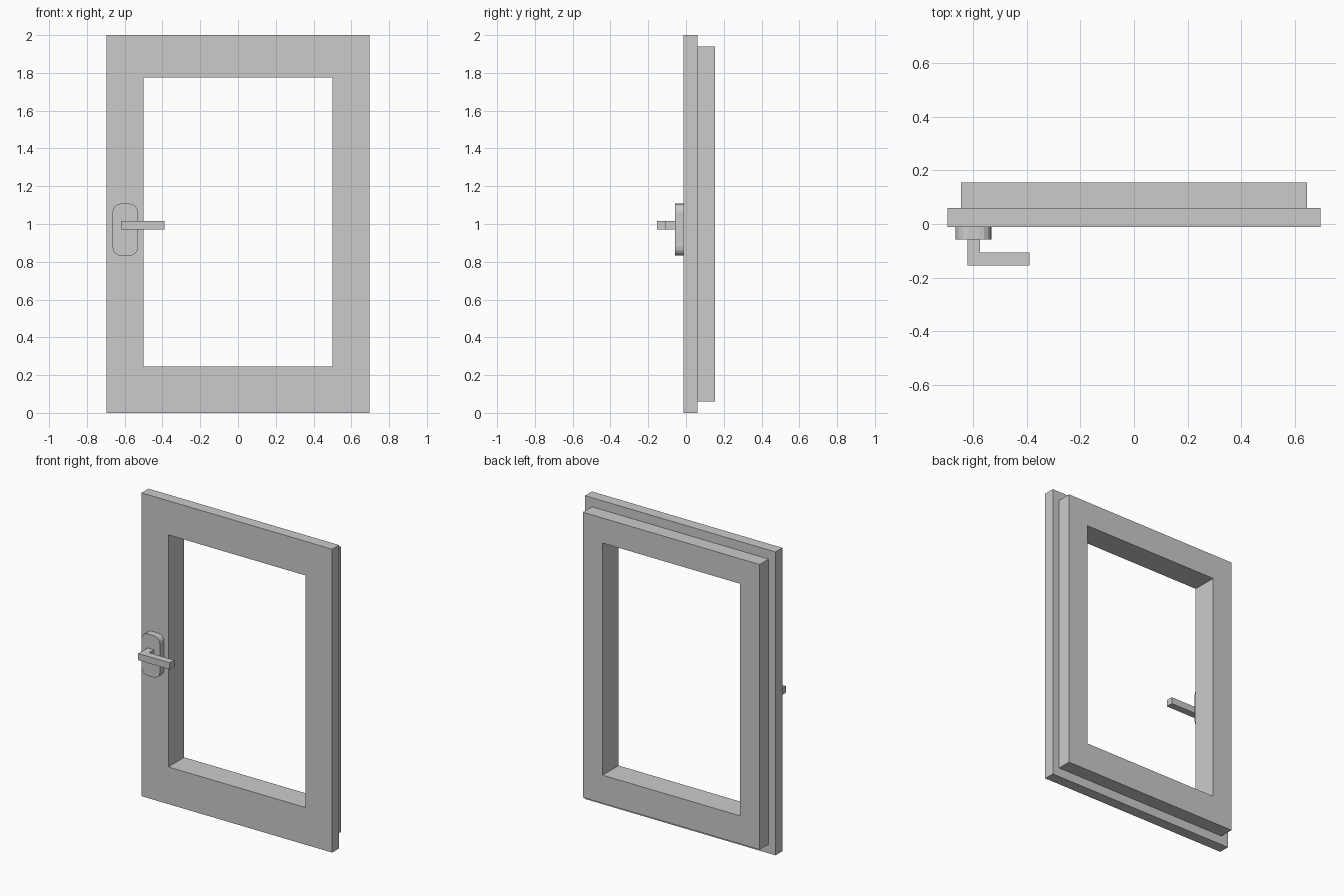
import bpy, bmesh, math
from mathutils import Vector

if "Cube" in bpy.data.objects:
    bpy.data.objects.remove(bpy.data.objects["Cube"], do_unlink=True)

grey = bpy.data.materials.new("light grey")
grey.use_nodes = True
grey.diffuse_color = (0.6, 0.6, 0.6, 1)
grey.node_tree.nodes["Principled BSDF"].inputs["Base Color"].default_value = (0.6, 0.6, 0.6, 1)


def finish(name, bm):
    bmesh.ops.recalc_face_normals(bm, faces=bm.faces)
    mesh = bpy.data.meshes.new(name)
    bm.to_mesh(mesh)
    bm.free()
    mesh.materials.append(grey)
    obj = bpy.data.objects.new(name, mesh)
    bpy.context.collection.objects.link(obj)
    return obj


def prism(name, points, direction):
    """Extrude a flat outline into a solid."""
    bm = bmesh.new()
    face = bm.faces.new([bm.verts.new(p) for p in points])
    ext = bmesh.ops.extrude_face_region(bm, geom=[face], use_keep_orig=True)
    moved = [g for g in ext["geom"] if isinstance(g, bmesh.types.BMVert)]
    bmesh.ops.translate(bm, verts=moved, vec=Vector(direction))
    return finish(name, bm)


def rectangle(half, low, high, y):
    return [(-half, y, low), (half, y, low), (half, y, high), (-half, y, high)]


OPENING = (0.5, 0.245, 1.775)


def frame(name, outer, y0, y1):
    """Rectangular ring around the shared opening."""
    bm = bmesh.new()
    loops = [[bm.verts.new(p) for p in rectangle(*size, y)]
             for size, y in ((outer, y0), (outer, y1), (OPENING, y1), (OPENING, y0))]
    for k in range(4):
        a, b = loops[k], loops[(k + 1) % 4]
        for i in range(4):
            j = (i + 1) % 4
            bm.faces.new((a[i], a[j], b[j], b[i]))
    return finish(name, bm)


# Window sash: wide front flange and narrower rear ring
frame("front_frame", (0.695, 0, 2), -0.012, 0.06)
frame("rear_frame", (0.645, 0.06, 1.94), 0.06, 0.154)

# Handle backplate with rounded corners
cx, cz, hw, hh, r, steps = -0.597, 0.97, 0.067, 0.138, 0.045, 4
outline = []
for corner, (sx, sz) in enumerate(((1, 1), (-1, 1), (-1, -1), (1, -1))):
    for s in range(steps + 1):
        a = math.pi / 2 * (corner + s / steps)
        outline.append((cx + sx * (hw - r) + r * math.cos(a), -0.012,
                        cz + sz * (hh - r) + r * math.sin(a)))
prism("handle_backplate", outline, (0, -0.045, 0))

# L-shaped handle: stem and lever in one piece
profile = [(-0.62, -0.055), (-0.62, -0.154), (-0.39, -0.154),
           (-0.39, -0.107), (-0.573, -0.107), (-0.573, -0.055)]
prism("handle_lever", [(x, y, 0.971) for x, y in profile], (0, 0, 0.044))
